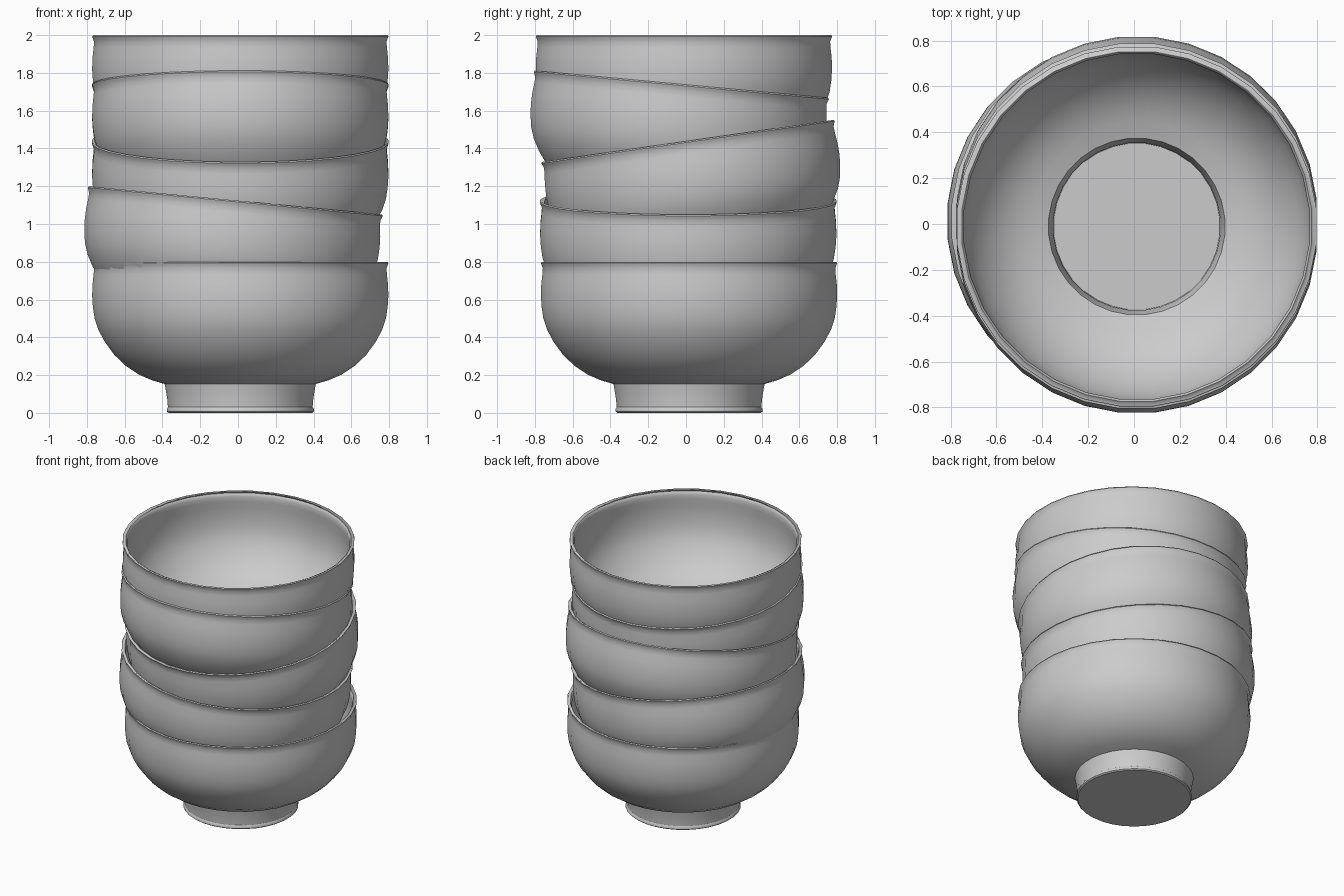
import bpy
from math import sin, cos, pi, radians
from mathutils import Matrix

if "Cube" in bpy.data.objects:
    bpy.data.objects.remove(bpy.data.objects["Cube"])

SIDES = 32
HEIGHT = 0.8
WALL = 0.022

# Outer profile of one bowl (radius, height): foot, flare, belly, neck, lip
PROFILE = [(0.382, 0.0), (0.391, 0.007), (0.391, 0.02), (0.385, 0.03),
           (0.388, 0.07), (0.396, 0.12), (0.402, 0.153), (0.47, 0.173), (0.54, 0.203),
           (0.61, 0.25), (0.67, 0.307), (0.72, 0.375), (0.755, 0.44),
           (0.775, 0.50), (0.784, 0.56), (0.788, 0.62), (0.786, 0.68),
           (0.780, 0.735), (0.778, 0.765), (0.784, 0.782), (0.788, 0.793),
           (0.784, 0.8)]


def make_bowl(name, rim_centre, tilt_x=0.0, tilt_y=0.0):
    """Lathed thin bowl with a hollow foot, placed by the centre of its rim."""
    verts, faces = [], []
    for r, z in PROFILE:
        for i in range(SIDES):
            a = 2 * pi * (i + 0.5) / SIDES
            verts.append((r * cos(a), r * sin(a), z - HEIGHT))
    for k in range(len(PROFILE) - 1):
        for i in range(SIDES):
            j = (i + 1) % SIDES
            a, b = k * SIDES, (k + 1) * SIDES
            faces.append((a + i, a + j, b + j, b + i))
    faces.append(tuple(reversed(range(SIDES))))  # foot floor

    mesh = bpy.data.meshes.new(name)
    mesh.from_pydata(verts, [], faces)
    bowl = bpy.data.objects.new(name, mesh)
    bpy.context.collection.objects.link(bowl)
    bowl.location = rim_centre
    bowl.rotation_euler = (radians(tilt_x), radians(tilt_y), 0)

    # Wall thickness grows inward
    shell = bowl.modifiers.new("wall", 'SOLIDIFY')
    shell.thickness = WALL
    shell.offset = -1

    bpy.ops.object.select_all(action='DESELECT')
    bowl.select_set(True)
    bpy.context.view_layer.objects.active = bowl
    bpy.ops.object.shade_smooth_by_angle(angle=radians(35))
    return bowl


# Stack from bottom to top, the middle three sitting crooked
make_bowl("bowl_bottom", (0.012, 0.016, 0.80))
make_bowl("bowl_second", (-0.014, 0.012, 1.125), tilt_y=5.5)
make_bowl("bowl_third", (0.012, 0.010, 1.44), tilt_x=8.2)
make_bowl("bowl_fourth", (0.012, -0.024, 1.74), tilt_x=-5.3)
make_bowl("bowl_top", (0.012, -0.011, 2.0))
